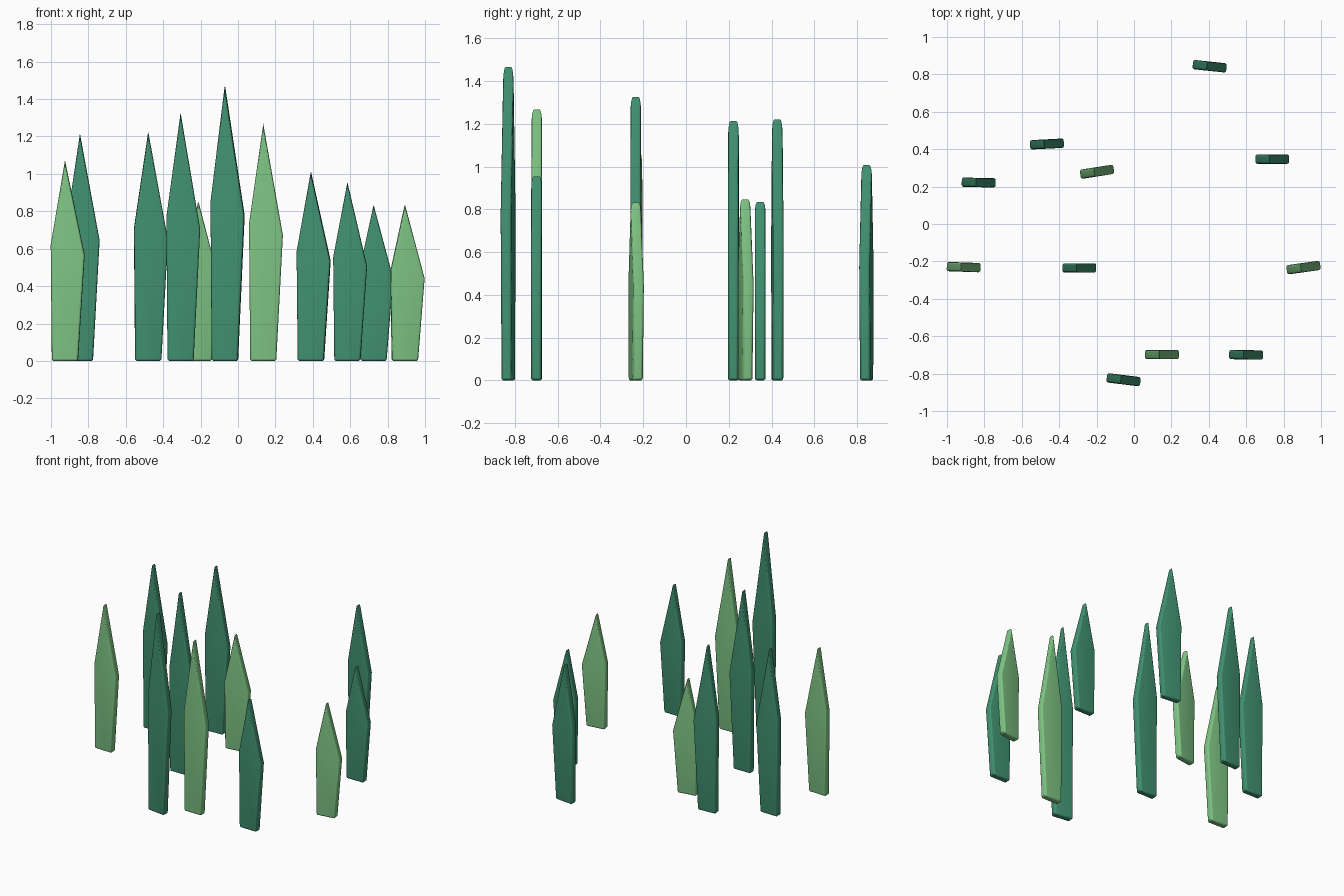
import bpy, bmesh
from math import sin, cos, pi, radians
from mathutils import Vector

cube = bpy.data.objects.get("Cube")
if cube:
    bpy.data.objects.remove(cube, do_unlink=True)

THICK, ROUND, STEPS = 0.05, 0.012, 4


def material(name, rgb):
    mat = bpy.data.materials.new(name)
    mat.use_nodes = True
    mat.diffuse_color = (*rgb, 1)
    mat.node_tree.nodes["Principled BSDF"].inputs["Base Color"].default_value = (*rgb, 1)
    return mat


light = material("light_green", (0.215, 0.565, 0.235))
dark = material("dark_green", (0.053, 0.29, 0.17))


def inset(outline, d):
    """Mitred inward offset of a counter-clockwise outline."""
    result = []
    for i, p in enumerate(outline):
        a = (p - outline[i - 1]).normalized()
        b = (outline[(i + 1) % len(outline)] - p).normalized()
        na, nb = Vector((-a.y, a.x)), Vector((-b.y, b.x))
        result.append(p + (na + nb) * d / (1 + na.dot(nb)))
    return result


def blade(name, x, y, height, turn, mat):
    # Leaf outline: narrow foot, uneven shoulders, sharp tip
    outline = [Vector(p) for p in (
        (-0.062, 0), (0.062, 0), (0.07, 0.008), (0.105, 0.53 * height),
        (0, height), (-0.076, 0.58 * height), (-0.07, 0.008))]

    # Rounded rim from front to back as a stack of inset rings
    angles = [pi / 2 * i / STEPS for i in range(STEPS + 1)]
    front = [(ROUND * (1 - sin(a)), -THICK / 2 + ROUND * (1 - cos(a))) for a in angles]
    layers = front + [(d, -depth) for d, depth in reversed(front)]

    bm = bmesh.new()
    rings = [[bm.verts.new((p.x, depth, p.y)) for p in inset(outline, d)]
             for d, depth in layers]
    bm.faces.new(rings[0])
    bm.faces.new(rings[-1][::-1])
    for r, s in zip(rings, rings[1:]):
        for i in range(len(r)):
            bm.faces.new((r[i - 1], r[i], s[i], s[i - 1]))
    bmesh.ops.recalc_face_normals(bm, faces=bm.faces)

    mesh = bpy.data.meshes.new(name)
    bm.to_mesh(mesh)
    bm.free()
    mesh.materials.append(mat)
    obj = bpy.data.objects.new(name, mesh)
    bpy.context.collection.objects.link(obj)
    obj.location = (x, y, 0)
    obj.rotation_euler.z = radians(turn)
    return obj


# x, y, height, turn in degrees, colour
patch = [
    (-0.925, -0.23, 1.07, -2, light),
    (-0.845, 0.222, 1.215, -1, dark),
    (-0.48, 0.427, 1.222, 3, dark),
    (-0.307, -0.235, 1.327, 0, dark),
    (-0.212, 0.277, 0.847, 9, light),
    (-0.07, -0.831, 1.467, -7, dark),
    (0.135, -0.698, 1.268, 0, light),
    (0.39, 0.845, 1.008, -6, dark),
    (0.585, -0.699, 0.955, -1, dark),
    (0.725, 0.347, 0.835, 0, dark),
    (0.892, -0.235, 0.832, 8, light),
]
blades = [blade(f"grass_blade_{i + 1}", *row) for i, row in enumerate(patch)]

# Smooth rims, crisp corners
bpy.ops.object.select_all(action='DESELECT')
for obj in blades:
    obj.select_set(True)
bpy.context.view_layer.objects.active = blades[0]
bpy.ops.object.shade_smooth_by_angle(angle=radians(35))
